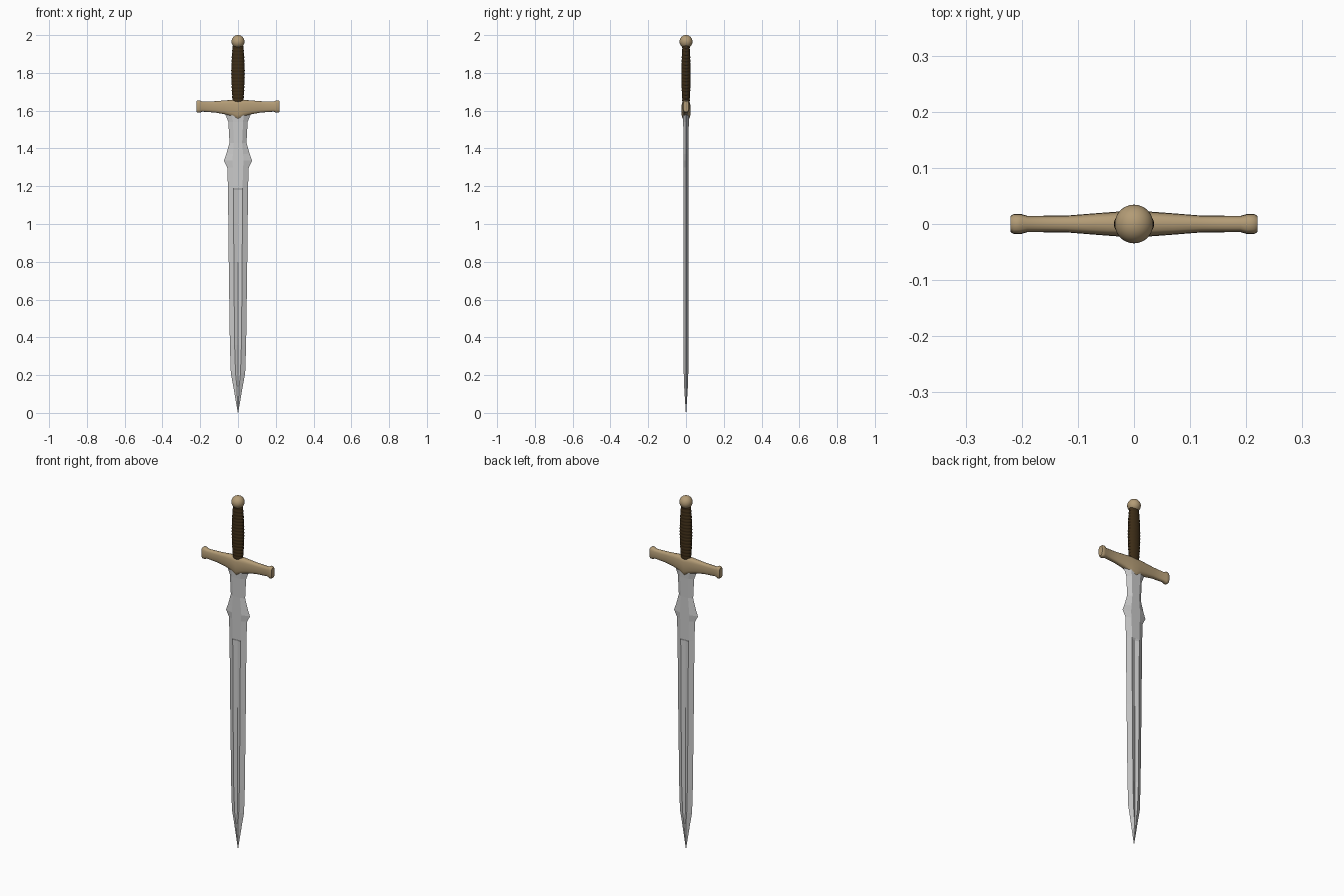
import bpy, bmesh, math

if "Cube" in bpy.data.objects:
    bpy.data.objects.remove(bpy.data.objects["Cube"])


def material(name, rgb):
    m = bpy.data.materials.new(name)
    m.diffuse_color = (*rgb, 1)
    m.use_nodes = True
    m.node_tree.nodes["Principled BSDF"].inputs["Base Color"].default_value = m.diffuse_color
    return m


def finish(obj, mat=None, angle=None):
    if mat:
        obj.data.materials.append(mat)
    if angle:
        bpy.ops.object.select_all(action='DESELECT')
        obj.select_set(True)
        bpy.context.view_layer.objects.active = obj
        bpy.ops.object.shade_smooth_by_angle(angle=math.radians(angle))


def loft(name, rings, mat=None, angle=None):
    """Skin a list of equal-length point rings and cap both ends."""
    bm = bmesh.new()
    rows = [[bm.verts.new(p) for p in ring] for ring in rings]
    n = len(rows[0])
    for a, b in zip(rows, rows[1:]):
        for i in range(n):
            j = (i + 1) % n
            bm.faces.new((a[i], a[j], b[j], b[i]))
    bm.faces.new(rows[0])
    bm.faces.new(rows[-1])
    bmesh.ops.remove_doubles(bm, verts=bm.verts, dist=1e-5)
    bmesh.ops.recalc_face_normals(bm, faces=bm.faces)
    mesh = bpy.data.meshes.new(name)
    bm.to_mesh(mesh)
    bm.free()
    obj = bpy.data.objects.new(name, mesh)
    bpy.context.collection.objects.link(obj)
    finish(obj, mat, angle)
    return obj


brass = material("brass", (0.45, 0.33, 0.18))
leather = material("leather", (0.045, 0.025, 0.008))

# Blade: z, half width, ridge offset, half thickness, half thickness in the fuller
blade = [
    (1.61, 0.072, 0.032, 0.017, 0.017), (1.58, 0.067, 0.030, 0.017, 0.017),
    (1.54, 0.051, 0.027, 0.015, 0.015), (1.43, 0.045, 0.022, 0.013, 0.013),
    (1.37, 0.062, 0.027, 0.013, 0.013), (1.335, 0.075, 0.030, 0.013, 0.013),
    (1.30, 0.057, 0.027, 0.013, 0.013), (1.19, 0.053, 0.024, 0.013, 0.013),
    (1.18, 0.053, 0.024, 0.013, 0.006), (0.80, 0.049, 0.022, 0.013, 0.006),
    (0.36, 0.043, 0.018, 0.013, 0.006), (0.21, 0.038, 0.013, 0.012, 0.006),
    (0.14, 0.025, 0.006, 0.010, 0.009), (0.0, 0.001, 0.0005, 0.001, 0.001),
]
loft("blade", [[(-w, 0, z), (-r, -t, z), (0, -c, z), (r, -t, z),
                (w, 0, z), (r, t, z), (0, c, z), (-r, t, z)]
               for z, w, r, t, c in blade])

# Crossguard: x, top z, bottom z, half depth; mirrored about x = 0
guard = [
    (0.0, 1.657, 1.55, 0.024), (0.03, 1.657, 1.569, 0.022),
    (0.07, 1.654, 1.581, 0.019), (0.12, 1.650, 1.590, 0.015),
    (0.19, 1.648, 1.595, 0.0145), (0.202, 1.655, 1.589, 0.018),
    (0.214, 1.655, 1.589, 0.018), (0.22, 1.650, 1.594, 0.0145),
]
guard = [(-x, *rest) for x, *rest in guard[:0:-1]] + guard


def guard_ring(x, top, bottom, depth, n=16):
    pts = []
    for i in range(n):
        a = 2 * math.pi * i / n
        c, s = math.cos(a), math.sin(a)
        # rounded-box cross-section
        y = math.copysign(abs(c) ** 0.65, c) * depth
        z = (top + bottom) / 2 + math.copysign(abs(s) ** 0.65, s) * (top - bottom) / 2
        pts.append((x, y, z))
    return pts


loft("crossguard", [guard_ring(*g) for g in guard], brass, 40)

# Grip: swollen oval handle with wrapped cord ridges
wraps, per, sides = 17, 6, 24
steps = wraps * per
rings = []
for k in range(steps + 1):
    t = k / steps
    swell = 0.74 + 0.22 * math.sin(math.pi * t) ** 0.8 if 0 < t < 1 else 0.74
    f = swell + 0.07 * abs(math.sin(math.pi * t * wraps))
    rings.append([(0.035 * f * math.cos(2 * math.pi * i / sides),
                   0.024 * f * math.sin(2 * math.pi * i / sides),
                   1.645 + 0.3 * t) for i in range(sides)])
loft("grip", rings, leather, 40)

# Pommel
bpy.ops.mesh.primitive_uv_sphere_add(segments=32, ring_count=16, radius=0.0345,
                                     location=(0, 0, 1.9655))
pommel = bpy.context.object
pommel.name = "pommel"
finish(pommel, brass, 60)
